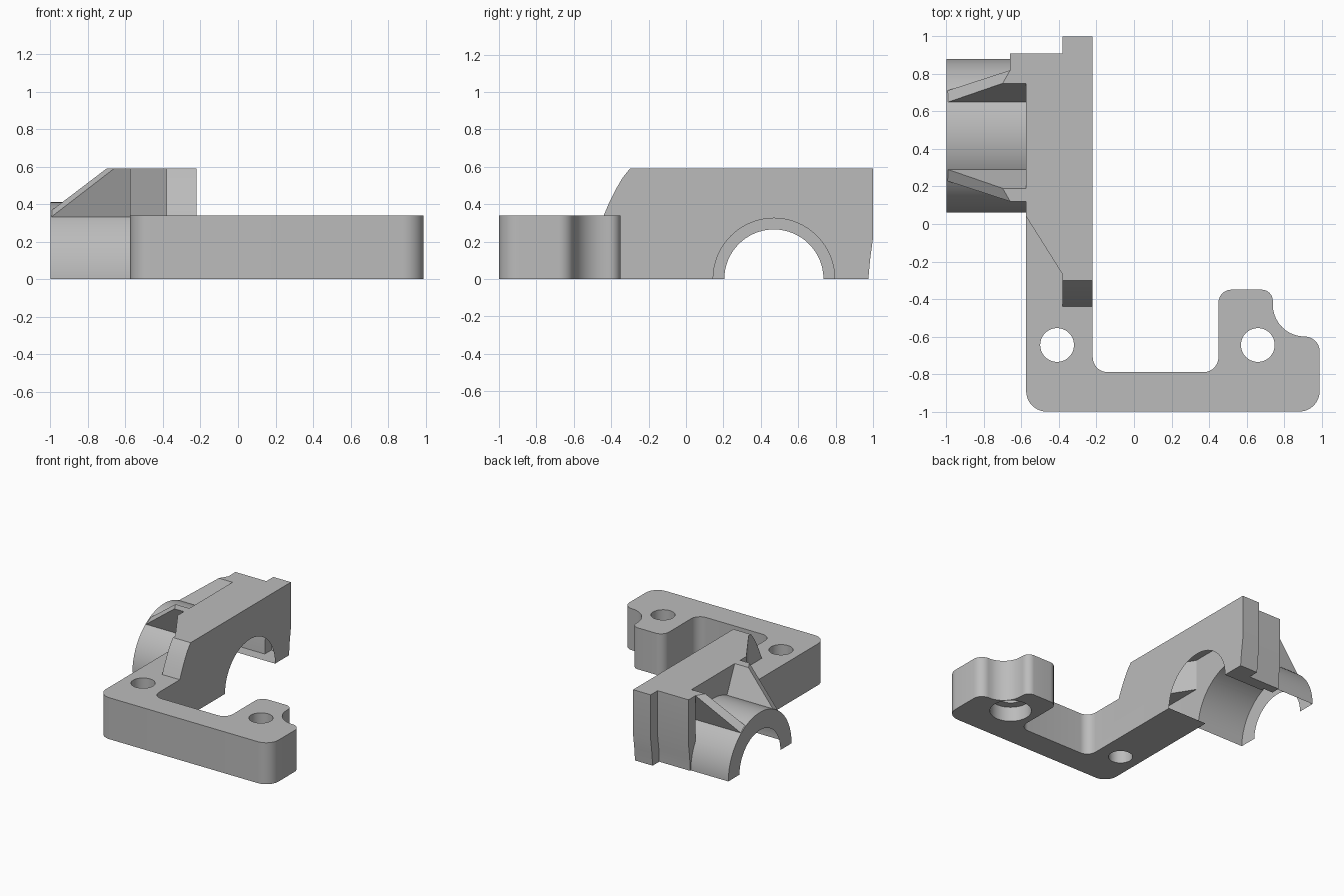
import bpy, bmesh, math
from mathutils import Vector

cube = bpy.data.objects.get("Cube")
if cube:
    bpy.data.objects.remove(cube, do_unlink=True)

AXIS_Y = 0.47        # bearing axis runs along x at this y, z = 0
PLATE_H, WALL_H = 0.34, 0.59

grey = bpy.data.materials.new("cast_grey")
grey.use_nodes = True
grey.diffuse_color = (0.5, 0.5, 0.5, 1)
grey.node_tree.nodes["Principled BSDF"].inputs["Base Color"].default_value = (0.5, 0.5, 0.5, 1)


def finish(bm, name):
    bmesh.ops.recalc_face_normals(bm, faces=bm.faces[:])
    mesh = bpy.data.meshes.new(name)
    bm.to_mesh(mesh)
    bm.free()
    mesh.materials.append(grey)
    obj = bpy.data.objects.new(name, mesh)
    bpy.context.collection.objects.link(obj)
    return obj


def prism_bm(points, lo, hi, axis):
    """Extrude an outline: (x, y) along z, or (y, z) along x."""
    bm = bmesh.new()
    place = (lambda a, b: (a, b, lo)) if axis == "z" else (lambda a, b: (lo, a, b))
    step = Vector((0, 0, hi - lo)) if axis == "z" else Vector((hi - lo, 0, 0))
    face = bm.faces.new([bm.verts.new(place(a, b)) for a, b in points])
    ext = bmesh.ops.extrude_face_region(bm, geom=[face])
    moved = [v for v in ext["geom"] if isinstance(v, bmesh.types.BMVert)]
    bmesh.ops.translate(bm, verts=moved, vec=step)
    return bm


def prism(name, points, lo, hi, axis):
    return finish(prism_bm(points, lo, hi, axis), name)


def arc(cx, cy, r, sweep=math.tau, n=64):
    count = n if sweep == math.tau else n + 1
    return [(cx + r * math.cos(sweep * i / n), cy + r * math.sin(sweep * i / n))
            for i in range(count)]


def rounded(corners, n=10):
    """Round the square corners of an outline given as (x, y, radius)."""
    out = []
    for i, (x, y, r) in enumerate(corners):
        p = Vector((x, y))
        if r == 0:
            out.append((x, y))
            continue
        u = (Vector(corners[i - 1][:2]) - p).normalized()
        v = (Vector(corners[(i + 1) % len(corners)][:2]) - p).normalized()
        c = p + (u + v) * r
        for k in range(n + 1):
            t = math.pi / 2 * k / n
            out.append(tuple(c - v * r * math.cos(t) - u * r * math.sin(t)))
    return out


def combine(target, tool, operation):
    mod = target.modifiers.new(operation.lower(), "BOOLEAN")
    mod.operation, mod.solver, mod.object = operation, "EXACT", tool
    bpy.context.view_layer.objects.active = target
    bpy.ops.object.modifier_apply(modifier=mod.name)
    bpy.data.objects.remove(tool, do_unlink=True)


# Flat base plate with the hooked foot
bracket = prism("bearing_bracket", rounded([
    (-0.575, -1, 0.11), (0.99, -1, 0.11), (0.99, -0.6, 0.08), (0.74, -0.6, 0.17),
    (0.74, -0.35, 0.06), (0.45, -0.35, 0.07), (0.45, -0.79, 0.08),
    (-0.22, -0.79, 0.08), (-0.22, 0.3, 0), (-0.575, 0.3, 0)]), 0, PLATE_H, "z")

# Tall inner wall with a curved front end
inner_wall = prism("inner_wall", [
    (-0.44, 0.2), (-0.44, PLATE_H), (-0.41, 0.41), (-0.375, 0.48), (-0.34, 0.54),
    (-0.3, WALL_H), (1, WALL_H), (1, 0.22), (0.985, 0.11), (0.975, 0),
    (0, 0), (0, 0.2)], -0.38, -0.22, "x")

# Outer wall with a diagonal front and a rear lug, tapered low at the back
outer_wall = prism("outer_wall", [
    (-0.3, -0.27), (-0.3, 0.91), (-0.66, 0.91), (-0.66, 0.82), (-0.575, 0.82),
    (-0.575, 0.04), (-0.38, -0.27)], 0, WALL_H, "z")
taper = prism("taper_cutter", [
    (0.91, 0.22), (0.895, 0.11), (0.885, -0.1), (1.2, -0.1), (1.2, 0.22)],
    -0.8, -0.2, "x")
combine(outer_wall, taper, "DIFFERENCE")

# Half-round bearing sleeve
sleeve = prism("sleeve", arc(AXIS_Y, 0, 0.41, math.pi), -1, -0.4, "x")


# Sloped radial gussets, mirrored about the bearing axis
def gusset(side):
    bm = prism_bm([(0.153, 0.31), (0.219, 0.28), (0.35, WALL_H), (0.28, WALL_H)],
                  -1, -0.5, "x")
    a, b, c = Vector((-1, 0.18, 0.36)), Vector((-0.7, 0.28, WALL_H)), Vector((-0.66, 0.35, WALL_H))
    cut = bmesh.ops.bisect_plane(bm, geom=bm.verts[:] + bm.edges[:] + bm.faces[:],
                                 plane_co=b, plane_no=(b - a).cross(c - b).normalized(),
                                 clear_outer=True)
    rim = [e for e in cut["geom_cut"] if isinstance(e, bmesh.types.BMEdge)]
    bmesh.ops.holes_fill(bm, edges=rim, sides=0)
    for v in bm.verts:
        v.co.y = AXIS_Y + side * v.co.y
    return finish(bm, "gusset")


for part in (inner_wall, outer_wall, sleeve, gusset(1), gusset(-1)):
    combine(bracket, part, "UNION")

# Stepped bearing bore
for radius, lo, hi in ((0.325, -0.63, 0), (0.265, -1.2, -0.5)):
    combine(bracket, prism("bore_cutter", arc(AXIS_Y, 0, radius), lo, hi, "x"), "DIFFERENCE")

# Bolt holes, the foot's one counterbored from below
for x, radius, top in ((-0.41, 0.09, 0.5), (0.66, 0.09, 0.5), (0.66, 0.155, 0.12)):
    combine(bracket, prism("hole_cutter", arc(x, -0.645, radius, n=48), -0.1, top, "z"),
            "DIFFERENCE")

bpy.ops.object.select_all(action="DESELECT")
bracket.select_set(True)
bpy.context.view_layer.objects.active = bracket
bpy.ops.object.shade_smooth_by_angle(angle=math.radians(20))
